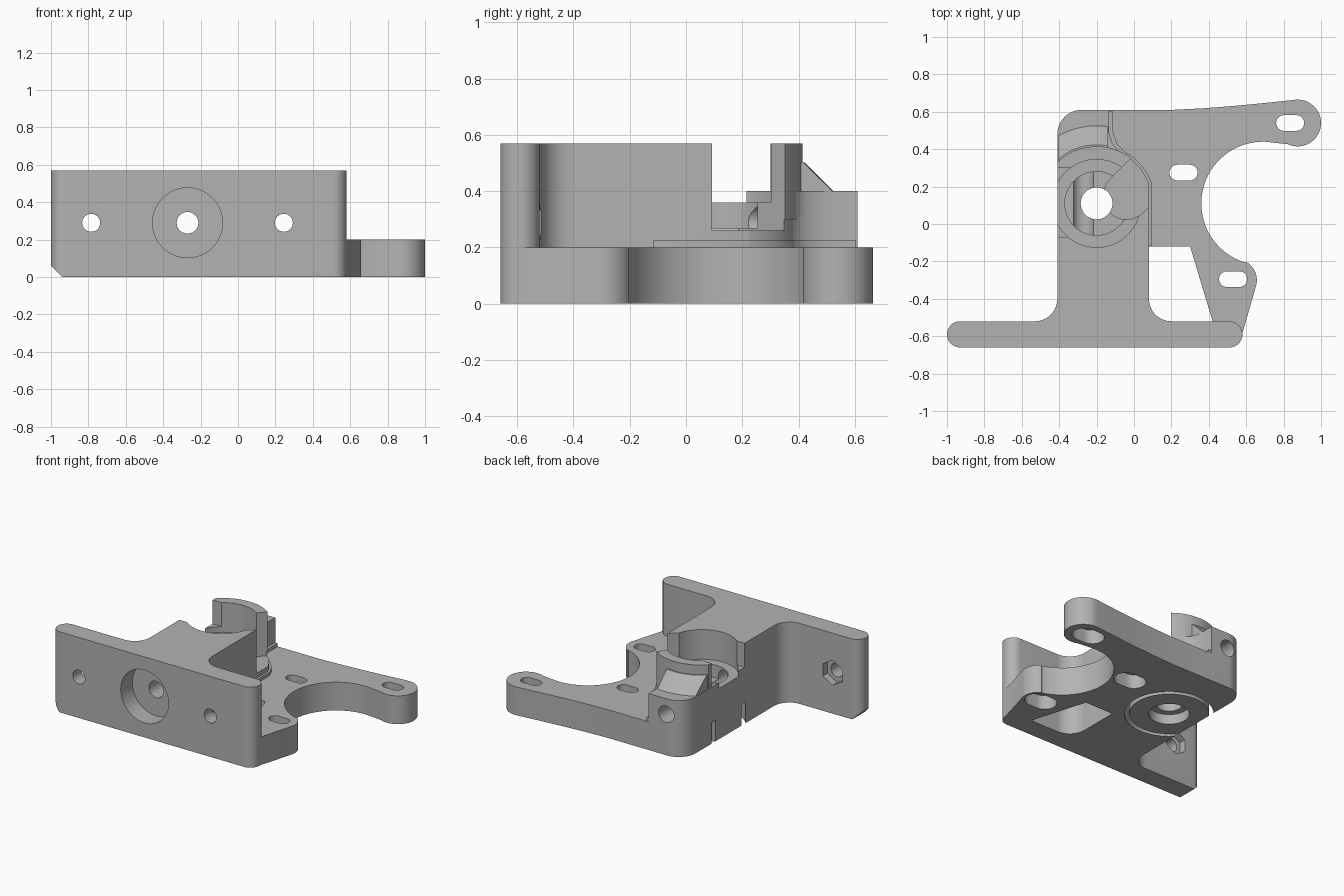
import bpy, bmesh
from math import cos, sin, pi, radians
from mathutils import Matrix, Vector

if "Cube" in bpy.data.objects:
    bpy.data.objects.remove(bpy.data.objects["Cube"])

grey = bpy.data.materials.new("plain grey")
grey.use_nodes = True
grey.diffuse_color = (0.45, 0.45, 0.45, 1)
grey.node_tree.nodes["Principled BSDF"].inputs["Base Color"].default_value = grey.diffuse_color

BORE = (-0.2, 0.11)   # centre of the gear bore
TOP = 0.57            # height of wall and stem
PLATE = 0.2           # thickness of the motor plate
BLOCK = 0.4           # height of the rear block


def arc(c, r, a0, a1, n=16):
    return [(c[0] + r * cos(radians(a0 + (a1 - a0) * i / n)),
             c[1] + r * sin(radians(a0 + (a1 - a0) * i / n))) for i in range(n + 1)]


def from_bmesh(name, bm):
    bmesh.ops.recalc_face_normals(bm, faces=bm.faces)
    me = bpy.data.meshes.new(name)
    bm.to_mesh(me)
    bm.free()
    me.materials.append(grey)
    ob = bpy.data.objects.new(name, me)
    bpy.context.collection.objects.link(ob)
    return ob


def prism(name, pts, z0, z1):
    bm = bmesh.new()
    face = bm.faces.new([bm.verts.new((x, y, z0)) for x, y in pts])
    top = bmesh.ops.extrude_face_region(bm, geom=[face])["geom"]
    bmesh.ops.translate(bm, verts=[v for v in top if isinstance(v, bmesh.types.BMVert)],
                        vec=(0, 0, z1 - z0))
    return from_bmesh(name, bm)


def box(name, x0, x1, y0, y1, z0, z1):
    return prism(name, [(x0, y0), (x1, y0), (x1, y1), (x0, y1)], z0, z1)


def rod(name, x, z, r, y0, y1, sides=40):
    # cylinder lying along y
    bm = bmesh.new()
    bmesh.ops.create_cone(bm, cap_ends=True, segments=sides, radius1=r, radius2=r, depth=y1 - y0,
                          matrix=Matrix.Translation((x, (y0 + y1) / 2, z)) @ Matrix.Rotation(pi / 2, 4, "X"))
    return from_bmesh(name, bm)


def disc(name, c, r, z0, z1):
    return prism(name, arc(c, r, 0, 360, 64)[:-1], z0, z1)


def stadium(name, c, half, r, z0, z1):
    x, y = c
    return prism(name, arc((x + half, y), r, -90, 90) + arc((x - half, y), r, 90, 270), z0, z1)


def combine(target, other, op):
    mod = target.modifiers.new(op, "BOOLEAN")
    mod.operation, mod.object, mod.solver = op, other, "EXACT"
    bpy.context.view_layer.objects.active = target
    bpy.ops.object.modifier_apply(modifier=mod.name)
    bpy.data.objects.remove(other)


# Front wall with the stem growing out of it through round fillets
body = prism("extruder_bracket",
             arc((-0.93, -0.59), 0.07, 90, 270) + arc((0.51, -0.59), 0.07, -90, 90)
             + arc((0.2, -0.4), 0.12, 270, 180) + [(0.08, 0.1), (-0.41, 0.1)]
             + arc((-0.53, -0.4), 0.12, 0, -90), 0, TOP)

# Rear block, following the bore on its right side
block = prism("rear_block",
              [(-0.41, -0.2), (0.08, -0.2)] + arc(BORE, 0.3, 21, 66)
              + [(-0.115, 0.43), (-0.135, 0.49), (-0.135, 0.61)]
              + arc((-0.28, 0.48), 0.13, 90, 180), 0, BLOCK)

# Motor plate with two arms around the round motor opening
plate = prism("motor_plate",
              [(-0.28, 0.61), (-0.3, -0.12), (0.3, -0.12), (0.42, -0.52), (0.42, -0.6), (0.575, -0.6)]
              + arc((0.545, -0.3), 0.112, -12, 60, 10)
              + arc((0.69, 0.11), 0.33, 253, 88, 48)
              + arc((0.875, 0.54), 0.125, -115, 96, 28)
              + [(0.7, 0.647), (0.52, 0.63), (0.36, 0.618), (0.2, 0.61)], 0, PLATE)

# Curved post behind the bore
post = prism("curved_post", arc(BORE, 0.305, 133, 48, 24) + arc(BORE, 0.22, 48, 162, 28)
             + [(-0.41, 0.2)], 0.3, TOP)

# Sloped brace behind the post
bm = bmesh.new()
bmesh.ops.create_cone(bm, cap_ends=True, segments=96, radius1=0.465, radius2=0.31, depth=0.155,
                      matrix=Matrix.Translation((*BORE, 0.4275)))
brace = from_bmesh("post_brace", bm)
combine(brace, box("brace_limit", -0.405, -0.14, 0.3, 0.7, 0.36, 0.502), "INTERSECT")

# Low step where the block meets the plate
step = prism("foot_step", [(-0.2, -0.115), (0.095, -0.115)] + arc(BORE, 0.315, 20, 62)
             + [(-0.09, 0.43), (-0.115, 0.5), (-0.115, 0.605), (-0.2, 0.605)], 0.1, 0.225)

for part in (block, plate, post, brace, step):
    combine(body, part, "UNION")

# Gear bore, its ledges and the shaft hole
cuts = [disc("gear_bore", BORE, 0.235, 0.36, 0.7),
        disc("bearing_seat", BORE, 0.17, 0.27, 0.7),
        disc("shaft_hole", BORE, 0.085, -0.1, 0.7),
        disc("lower_seat", BORE, 0.13, -0.1, 0.07),
        box("side_opening", -0.5, -0.33, -0.07, 0.3, BLOCK, 0.7)]

# Diagonal window for the idler
axis = Vector((1, 1)) * 0.3
start = Vector((-0.04, 0.15))
cuts.append(prism("idler_window", arc(start, 0.125, 135, 315, 24)
                  + arc(start + axis, 0.125, -45, 135, 4), 0.26, 0.7))

# Ring groove under the bore
groove = disc("ring_groove", BORE, 0.285, -0.1, 0.15)
combine(groove, disc("groove_core", BORE, 0.255, -0.2, 0.3), "DIFFERENCE")
cuts.append(groove)

# Motor screw slots with wide recesses below
for c in ((0.835, 0.54), (0.265, 0.275), (0.53, -0.295)):
    cuts += [stadium("slot", c, 0.033, 0.042, -0.1, 0.4),
             stadium("slot_recess", c, 0.033, 0.078, -0.1, 0.1)]

# Wall screw holes with hexagonal nut pockets
for x in (-0.785, 0.245):
    cuts += [rod("screw_hole", x, 0.29, 0.048, -0.8, -0.3),
             rod("nut_pocket", x, 0.29, 0.088, -0.57, -0.42, 6)]

# Filament path and round front recess
cuts += [rod("front_recess", -0.27, 0.29, 0.187, -0.8, -0.53, 64),
         rod("filament_hole", -0.27, 0.29, 0.058, -0.8, 0.8)]

# Chamfer under the right end of the wall
bm = bmesh.new()
bmesh.ops.create_cube(bm, size=0.2, matrix=Matrix.Translation((-1.04, -0.59, -0.04))
                      @ Matrix.Rotation(pi / 4, 4, "Y") @ Matrix.Diagonal((1, 2, 1, 1)))
cuts.append(from_bmesh("corner_chamfer", bm))

for cutter in cuts:
    combine(body, cutter, "DIFFERENCE")

bpy.ops.object.select_all(action="DESELECT")
body.select_set(True)
bpy.context.view_layer.objects.active = body
bpy.ops.object.shade_smooth_by_angle(angle=radians(30))
